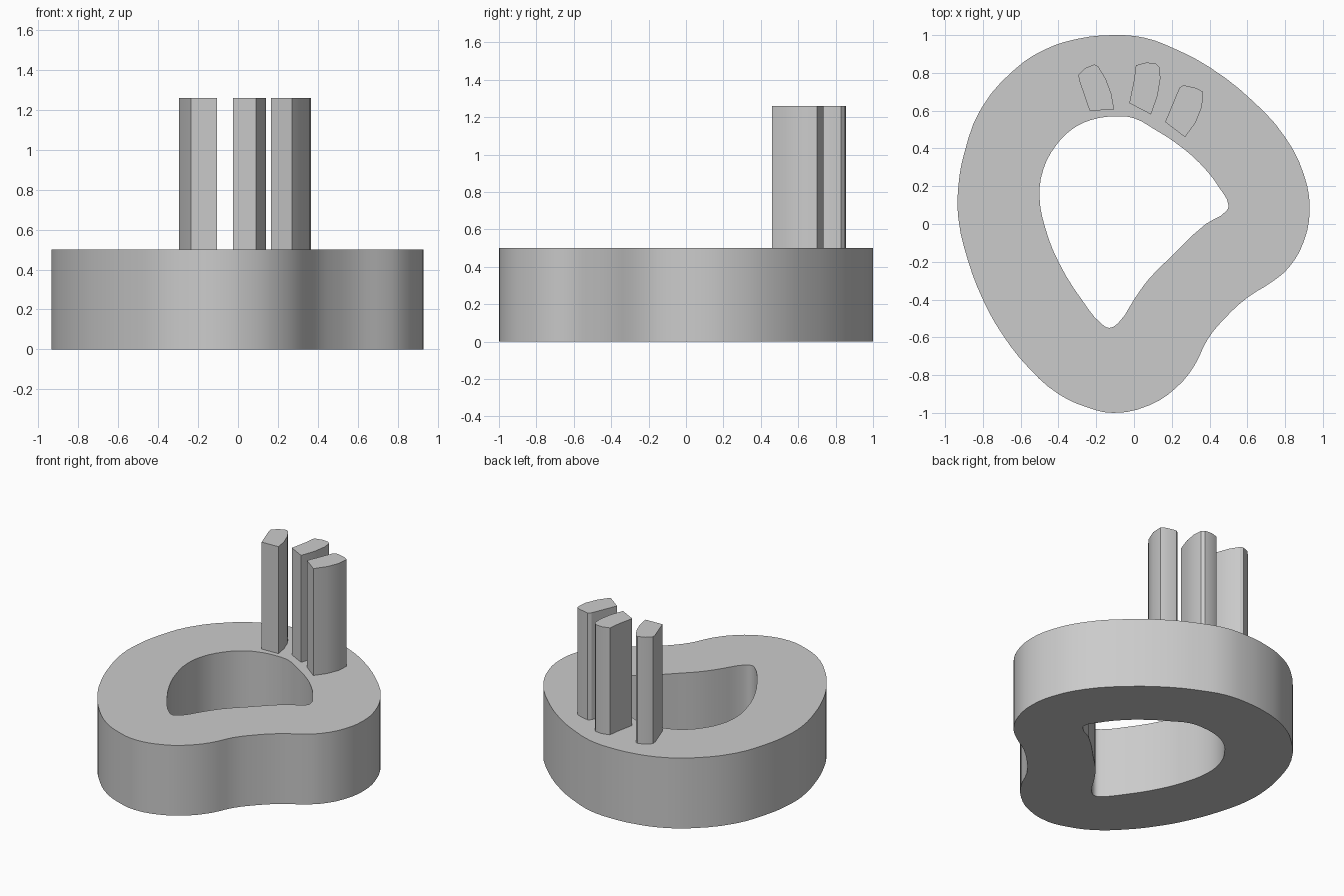
import bpy
import bmesh
import math

default_cube = bpy.data.objects.get("Cube")
if default_cube:
    bpy.data.objects.remove(default_cube, do_unlink=True)

# Plain grey for every part
grey = bpy.data.materials.new("plain_grey")
grey.use_nodes = True
colour = (0.6, 0.6, 0.6, 1)
grey.diffuse_color = colour
grey.node_tree.nodes["Principled BSDF"].inputs["Base Color"].default_value = colour


def extruded_outline(name, outlines, bottom, top, handle, resolution):
    """Extrude closed outlines (in hundredths of a unit) between two heights."""
    curve = bpy.data.curves.new(name, "CURVE")
    curve.dimensions = "2D"
    curve.fill_mode = "BOTH"
    curve.extrude = (top - bottom) / 2
    curve.resolution_u = resolution
    for outline in outlines:
        spline = curve.splines.new("BEZIER")
        spline.bezier_points.add(len(outline) - 1)
        spline.use_cyclic_u = True
        for point, (x, y) in zip(spline.bezier_points, outline):
            point.co = (x / 100, y / 100, 0)
            point.handle_left_type = point.handle_right_type = handle
    part = bpy.data.objects.new(name, curve)
    bpy.context.collection.objects.link(part)

    # Turn the curve into a clean welded mesh
    bpy.ops.object.select_all(action="DESELECT")
    part.select_set(True)
    bpy.context.view_layer.objects.active = part
    bpy.ops.object.convert(target="MESH")
    part = bpy.context.view_layer.objects.active
    mesh = part.data
    mesh.name = name
    bm = bmesh.new()
    bm.from_mesh(mesh)
    bmesh.ops.translate(bm, verts=bm.verts, vec=(0, 0, (bottom + top) / 2))
    bmesh.ops.remove_doubles(bm, verts=bm.verts, dist=0.0005)
    bmesh.ops.recalc_face_normals(bm, faces=bm.faces)
    bm.to_mesh(mesh)
    bm.free()
    mesh.materials.clear()
    mesh.materials.append(grey)
    bpy.ops.object.shade_smooth_by_angle(angle=math.radians(30))
    return part


# Thick kidney-shaped ring: outer rim and the hole through it
rim = [(-10, 100), (6, 98.5), (21, 93), (40, 83), (63, 65), (80, 46),
       (90, 26), (93, 8), (90, -9), (82, -23), (74, -30), (60, -39),
       (48, -50), (39, -61), (32, -75), (22, -87), (8, -96), (-11, -100),
       (-25, -97), (-40, -90), (-55, -77), (-70, -58), (-80, -40),
       (-88, -19), (-93, 3), (-93, 20), (-90, 37), (-81, 61),
       (-63, 82), (-48, 92), (-30, 98)]
hole = [(-9, 57), (0, 56), (11, 50), (22, 43), (35, 32), (46, 18),
        (50, 10), (49, 7), (38, 0), (20, -17), (8, -29), (0, -40),
        (-8, -52), (-13, -55), (-17, -53), (-27, -41), (-40, -20),
        (-47, -2), (-50, 14), (-48, 29), (-41, 42), (-33, 50), (-23, 55)]
extruded_outline("ring_base", [rim, hole], 0, 0.5, "AUTO", 3)

# Three upright wedge posts standing on the back of the ring
posts = {
    "right_post": [(-23.5, 60), (-10.5, 60.5), (-12, 69), (-15, 77),
                   (-19, 83.5), (-21, 84.5), (-26, 82.5), (-29.5, 79), (-29, 76)],
    "middle_post": [(-2.5, 64), (9, 58), (12.5, 68), (14, 77), (13.5, 83),
                    (11.5, 85), (6.5, 85.5), (1, 84), (0, 76)],
    "left_post": [(16.5, 54), (27, 46), (32.5, 53.5), (36, 62), (36.5, 70),
                  (33, 72), (26, 73.5), (24, 72)],
}
for name, outline in posts.items():
    extruded_outline(name, [outline], 0.49, 1.26, "VECTOR", 1)
